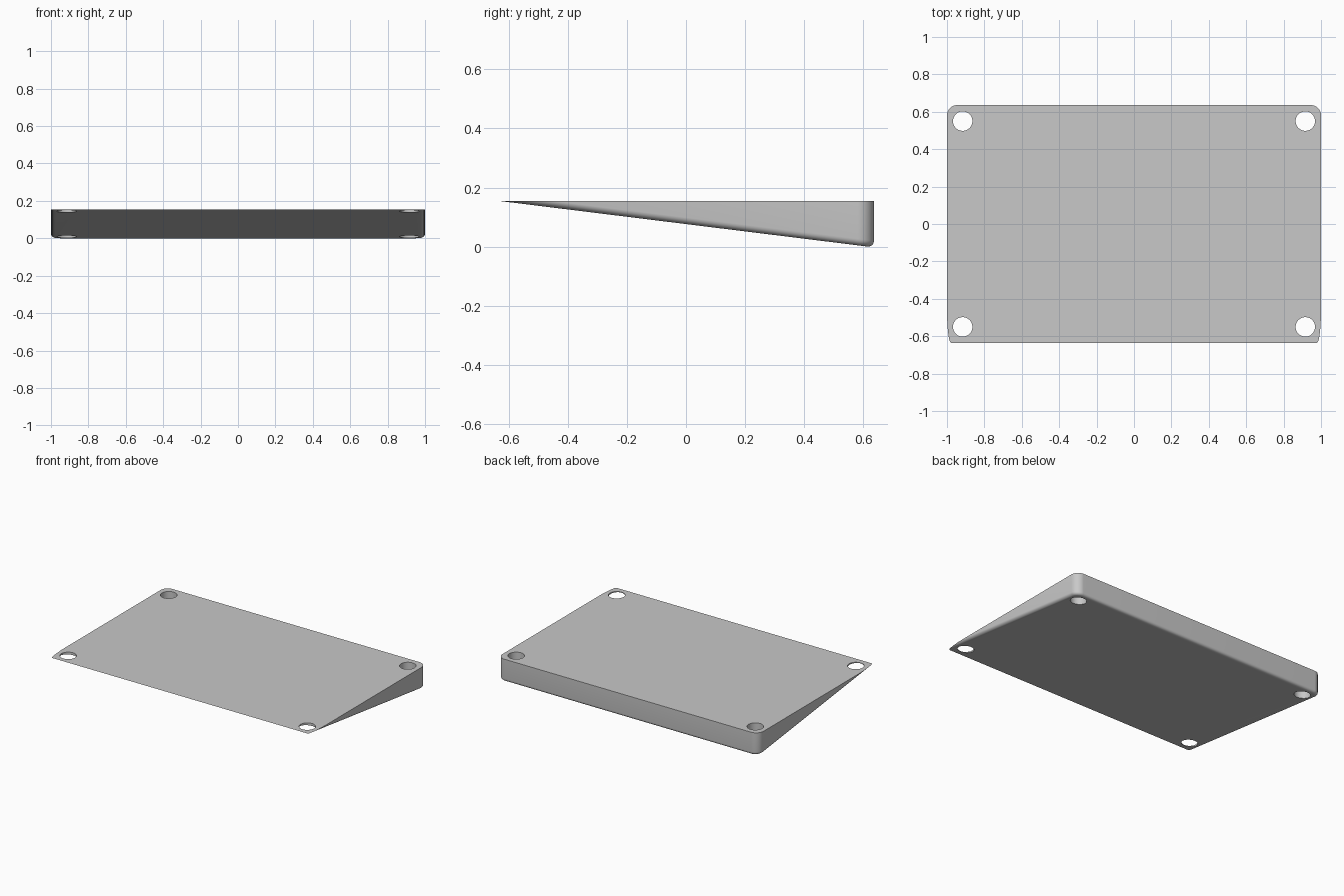
import bpy, bmesh, math
from mathutils import Vector

if "Cube" in bpy.data.objects:
    bpy.data.objects.remove(bpy.data.objects["Cube"])

HALF_X, HALF_Y, TOP = 1.0, 0.636, 0.155
CORNER, FILLET = 0.055, 0.022
HOLE_X, HOLE_Y, HOLE_R = 0.916, 0.55, 0.052
FRONT = -0.9            # the blank runs past the thin edge before trimming
DROP = -0.0025          # sloped underside meets the back wall here

grey = bpy.data.materials.new("light_grey")
grey.use_nodes = True
colour = (0.58, 0.58, 0.58, 1)
grey.diffuse_color = colour
grey.node_tree.nodes["Principled BSDF"].inputs["Base Color"].default_value = colour


def underside(y):
    return DROP + (TOP - DROP) * (HALF_Y - y) / (2 * HALF_Y)


# Plan outline with rounded back corners
outline = [(-HALF_X, FRONT), (HALF_X, FRONT)]
for side, start in ((1, 0), (-1, 90)):
    for i in range(13):
        a = math.radians(start + 7.5 * i)
        outline.append((side * (HALF_X - CORNER) + CORNER * math.cos(a),
                        HALF_Y - CORNER + CORNER * math.sin(a)))

# Blank with sloped underside
bm = bmesh.new()
base = bm.faces.new([bm.verts.new((x, y, underside(y))) for x, y in outline])
rim = list(base.edges)
top = bmesh.ops.extrude_face_region(bm, geom=[base], use_keep_orig=True)
for v in [g for g in top["geom"] if isinstance(g, bmesh.types.BMVert)]:
    v.co.z = 0.4
bmesh.ops.recalc_face_normals(bm, faces=bm.faces)

# Round the lower rim, then trim flat along the top
bmesh.ops.bevel(bm, geom=rim, offset=FILLET, offset_type='OFFSET', segments=6,
                profile=0.5, affect='EDGES', clamp_overlap=True)
cut = bmesh.ops.bisect_plane(bm, geom=bm.verts[:] + bm.edges[:] + bm.faces[:],
                             plane_co=(0, 0, TOP), plane_no=(0, 0, 1), clear_outer=True)
bmesh.ops.contextual_create(bm, geom=[g for g in cut["geom_cut"]
                                      if isinstance(g, bmesh.types.BMEdge)])
bmesh.ops.recalc_face_normals(bm, faces=bm.faces)
mesh = bpy.data.meshes.new("wedge_plate")
bm.to_mesh(mesh)
bm.free()
plate = bpy.data.objects.new("wedge_plate", mesh)
bpy.context.collection.objects.link(plate)
mesh.materials.append(grey)

# Four corner through-holes
cutters = []
for sx in (-1, 1):
    for sy in (-1, 1):
        bpy.ops.mesh.primitive_cylinder_add(vertices=48, radius=HOLE_R, depth=1,
                                            location=(sx * HOLE_X, sy * HOLE_Y, 0.1))
        cutter = bpy.context.object
        cutter.name = "hole_cutter"
        cutter.hide_render = True
        cutter.data.materials.append(grey)
        mod = plate.modifiers.new("hole", 'BOOLEAN')
        mod.operation, mod.solver, mod.object = 'DIFFERENCE', 'EXACT', cutter
        cutters.append(cutter)

bpy.ops.object.select_all(action='DESELECT')
plate.select_set(True)
bpy.context.view_layer.objects.active = plate
for mod in list(plate.modifiers):
    bpy.ops.object.modifier_apply(modifier=mod.name)
for cutter in cutters:
    bpy.data.objects.remove(cutter)

bpy.ops.object.shade_smooth_by_angle(angle=math.radians(30))
